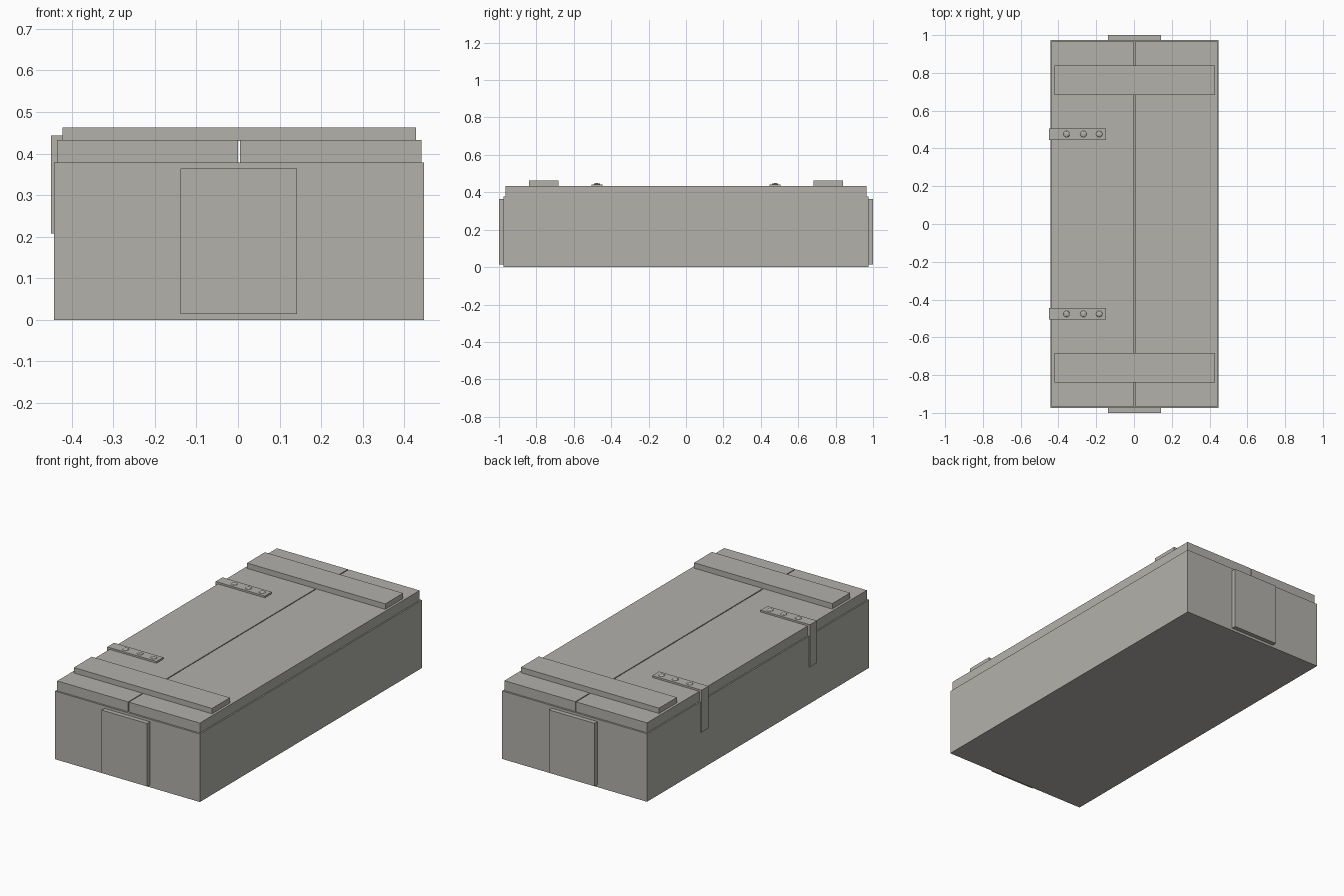
import bpy

if "Cube" in bpy.data.objects:
    bpy.data.objects.remove(bpy.data.objects["Cube"])

mat = bpy.data.materials.new("warm_grey")
mat.diffuse_color = (0.45, 0.44, 0.41, 1)
mat.use_nodes = True
mat.node_tree.nodes["Principled BSDF"].inputs["Base Color"].default_value = mat.diffuse_color


def box(name, x, y, z):
    """Box from (min, max) pairs on each axis."""
    bpy.ops.mesh.primitive_cube_add(
        size=1, location=[(a + b) / 2 for a, b in (x, y, z)])
    ob = bpy.context.object
    ob.name = name
    ob.scale = [b - a for a, b in (x, y, z)]
    bpy.ops.object.transform_apply(location=False, rotation=False, scale=True)
    ob.data.materials.append(mat)
    return ob


def span(s, a, b):
    """Range mirrored to the side s of the y axis."""
    return tuple(sorted((s * a, s * b)))


# Crate body and the two lid boards with a narrow gap
box("crate_body", (-0.443, 0.448), (-0.975, 0.975), (0, 0.378))
box("lid_board_left", (-0.436, 0.0), (-0.965, 0.965), (0.378, 0.433))
box("lid_board_right", (0.005, 0.441), (-0.965, 0.965), (0.378, 0.433))

for s, side in ((-1, "front"), (1, "back")):
    # Cross batten over the lid
    box("batten_" + side, (-0.422, 0.428), span(s, 0.682, 0.839), (0.43, 0.463))
    # Plate on the end of the crate
    box("end_plate_" + side, (-0.138, 0.142), span(s, 0.97, 1.0), (0.014, 0.364))
    # Hinge strap: top leaf and side leaf
    y = span(s, 0.446, 0.506)
    box("hinge_top_" + side, (-0.45, -0.147), y, (0.43, 0.443))
    box("hinge_side_" + side, (-0.45, -0.434), y, (0.208, 0.431))
    # Rivets on the hinge
    for i, x in enumerate((-0.357, -0.268, -0.184)):
        bpy.ops.mesh.primitive_uv_sphere_add(
            segments=12, ring_count=6, radius=1, location=(x, s * 0.476, 0.443))
        ob = bpy.context.object
        ob.name = f"rivet_{side}_{i + 1}"
        ob.scale = (0.017, 0.017, 0.006)
        bpy.ops.object.transform_apply(location=False, rotation=False, scale=True)
        bpy.ops.object.shade_smooth_by_angle()
        ob.data.materials.append(mat)
